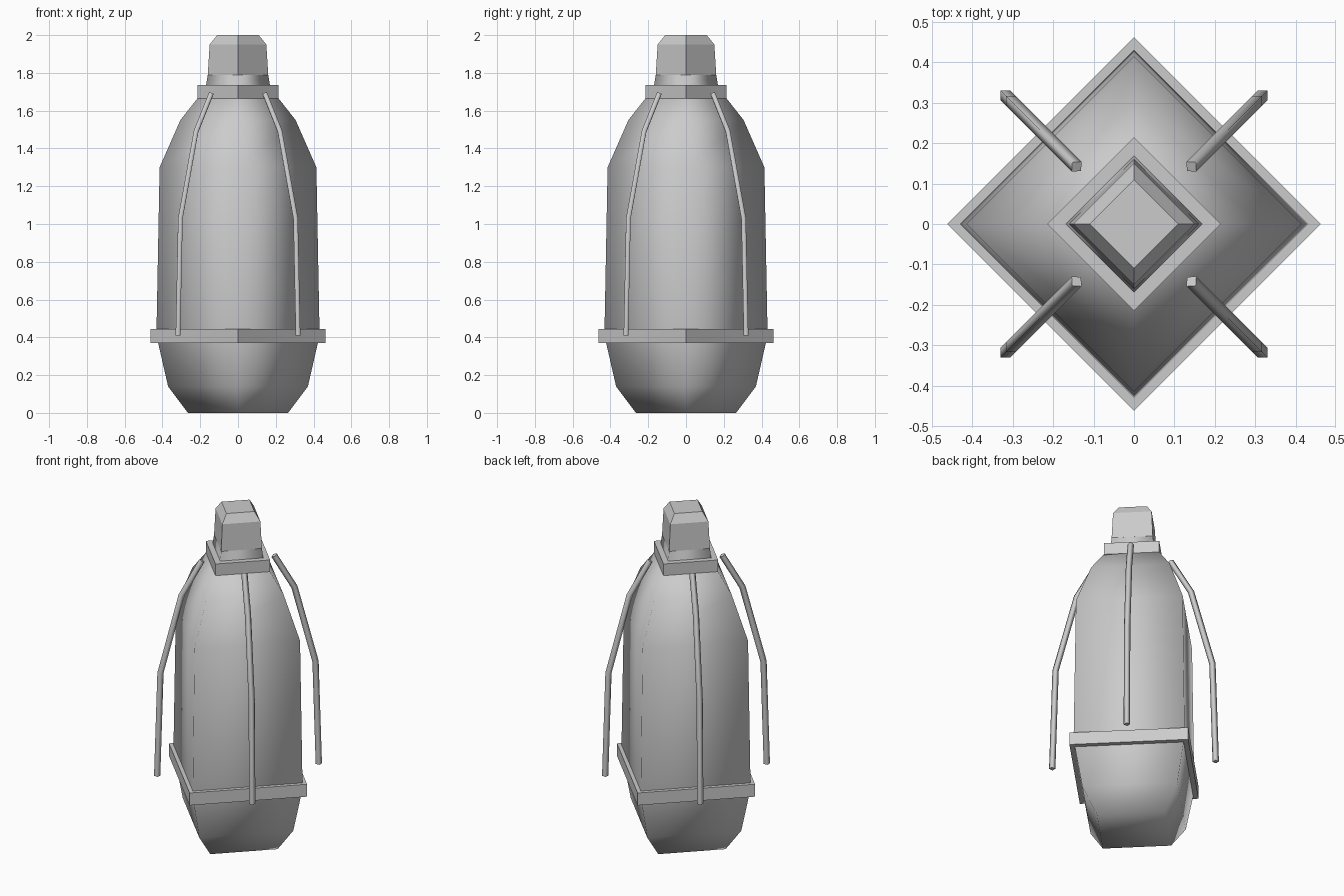
import bpy, bmesh, math
from mathutils import Vector

cube = bpy.data.objects.get("Cube")
if cube:
    bpy.data.objects.remove(cube)

grey = bpy.data.materials.new("plain grey")
grey.use_nodes = True
colour = (0.6, 0.6, 0.6, 1)
grey.diffuse_color = colour
grey.node_tree.nodes["Principled BSDF"].inputs["Base Color"].default_value = colour


def loft(name, sections, smooth=False, smooth_ends=False):
    """Skin a row of four-cornered sections and close both ends."""
    bm = bmesh.new()
    rows = [[bm.verts.new(p) for p in section] for section in sections]
    for a, b in zip(rows, rows[1:]):
        for i in range(4):
            j = (i + 1) % 4
            bm.faces.new((a[i], a[j], b[j], b[i])).smooth = smooth
    for end in (rows[0], rows[-1]):
        bm.faces.new(end).smooth = smooth_ends
    bmesh.ops.recalc_face_normals(bm, faces=bm.faces)
    mesh = bpy.data.meshes.new(name)
    bm.to_mesh(mesh)
    bm.free()
    mesh.materials.append(grey)
    obj = bpy.data.objects.new(name, mesh)
    bpy.context.collection.objects.link(obj)
    return obj


def diamond(name, profile, **shading):
    """Four-sided turned shape with its corners on the x and y axes."""
    return loft(name, [[(r, 0, z), (0, r, z), (-r, 0, z), (0, -r, z)]
                       for r, z in profile], **shading)


# Soft-shaded body with a tapered foot and shoulder
diamond("body", [(0.265, 0), (0.37, 0.14), (0.432, 0.41), (0.415, 1.3),
                 (0.305, 1.55), (0.195, 1.69)], smooth=True, smooth_ends=True)

# Flat bands, neck and cap
diamond("lower_band", [(0.462, 0.37), (0.462, 0.445)])
diamond("collar", [(0.215, 1.655), (0.215, 1.735)])
diamond("neck", [(0.172, 1.72), (0.158, 1.8)], smooth=True)
diamond("cap", [(0.16, 1.79), (0.15, 1.95), (0.11, 2.0)])

# Four bent rods standing off the flat sides
path = [(0.142, 1.69), (0.222, 1.49), (0.305, 1.03), (0.318, 0.41)]
half = 0.0175
for side_x, front_back in ((1, "back"), (-1, "back"), (1, "front"), (-1, "front")):
    side_y = 1 if front_back == "back" else -1
    points = [Vector((side_x * d, side_y * d, z)) for d, z in path]
    across = Vector((-side_y, side_x, 0)).normalized()
    sections = []
    for i, p in enumerate(points):
        before, after = points[max(i - 1, 0)], points[min(i + 1, len(points) - 1)]
        out = (after - before).normalized().cross(across)
        sections.append([p + across * half, p + out * half,
                         p - across * half, p - out * half])
    side = "left" if side_x > 0 else "right"
    loft(f"rod_{front_back}_{side}", sections, smooth=True)
